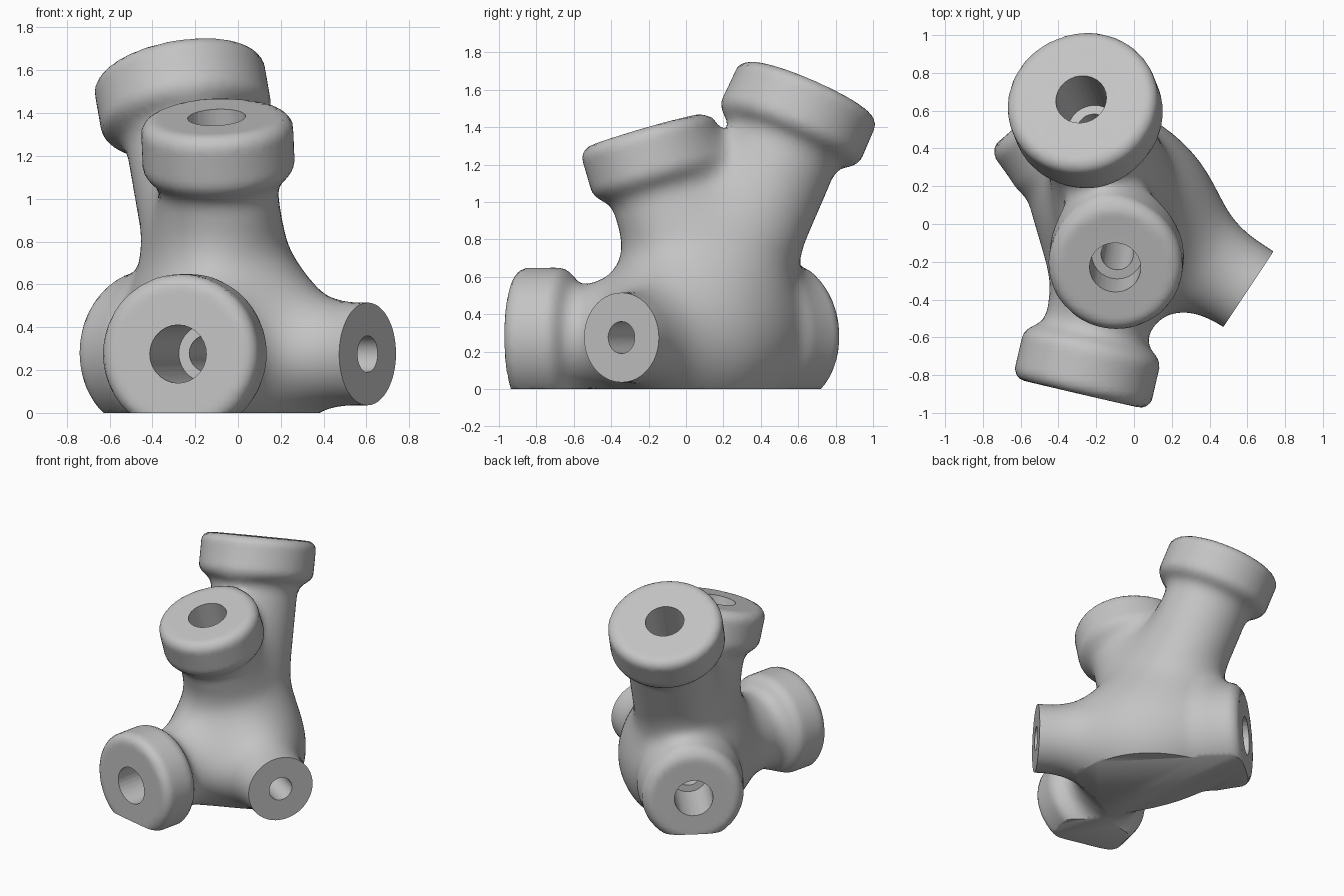
import bpy, bmesh, math
from itertools import product
from mathutils import Vector

cube = bpy.data.objects.get("Cube")
if cube:
    bpy.data.objects.remove(cube, do_unlink=True)

HUB = Vector((-0.05, 0.09, 0.28))
HEAD_LEN, ROUND = 0.28, 0.06
CHANNEL, SOCKET = 0.085, 0.135
CELL, LOW, HIGH = 0.03, Vector((-0.9, -1.14, -0.1)), Vector((0.93, 1.14, 1.88))


class Arm:
    """A straight pipe from the hub to the centre of its end face."""
    def __init__(self, end, neck, head, depth):
        axis = Vector(end) - HUB
        self.length, self.dir = axis.length, axis.normalized()
        self.neck, self.head, self.depth = neck, head, depth
        self.cap = self.length - 0.14 if head else self.length + 0.08

    def along_and_off(self, p):
        """Distance along the axis and away from it."""
        v = p - HUB
        t = v.dot(self.dir)
        return t, math.sqrt(max(v.length_squared - t * t, 0.0))


ARMS = [
    Arm((-0.28, 0.66, 1.60), 0.30, 0.40, 0.40),     # upper back
    Arm((-0.10, -0.23, 1.38), 0.27, 0.35, 0.25),    # upper front
    Arm((-0.28, -0.90, 0.275), 0.275, 0.37, 0.60),  # lower front
    Arm((0.605, -0.345, 0.275), 0.24, 0, 0),        # side stub
    Arm((-0.50, 0.62, 0.28), 0.28, 0.345, 0.40),    # lower back
]
STUB = ARMS[3]


def blend(a, b, k):
    h = max(k - abs(a - b), 0.0)
    return min(a, b) - h * h / (4 * k)


def distance(p):
    """Signed distance to the necks and heads, filleted together."""
    necks, heads = 9.0, 9.0
    for a in ARMS:
        t, r = a.along_and_off(p)
        side = r if t > 0 else math.hypot(r, t)
        necks = blend(necks, max(side - a.neck, t - a.cap), 0.33)
        if a.head:
            dr = r - a.head + ROUND
            dt = abs(t - a.length + HEAD_LEN / 2) - HEAD_LEN / 2 + ROUND
            d = math.hypot(max(dr, 0), max(dt, 0)) + min(max(dr, dt), 0) - ROUND
            heads = min(heads, d)
    return blend(necks, heads, 0.13)


def build_shell():
    """Quads between the inside and outside cells of a grid."""
    bm = bmesh.new()
    size = [int((HIGH[i] - LOW[i]) / CELL) for i in range(3)]
    inside = {key: distance(LOW + Vector(key) * CELL) < 0
              for key in product(*map(range, size))}
    corners = {}

    def corner(key):
        if key not in corners:
            corners[key] = bm.verts.new(LOW + (Vector(key) + Vector((0.5, 0.5, 0.5))) * CELL)
        return corners[key]

    for (i, j, k), state in inside.items():
        around = (
            ((i + 1, j, k), ((i, j, k), (i, j - 1, k), (i, j - 1, k - 1), (i, j, k - 1))),
            ((i, j + 1, k), ((i, j, k), (i, j, k - 1), (i - 1, j, k - 1), (i - 1, j, k))),
            ((i, j, k + 1), ((i, j, k), (i - 1, j, k), (i - 1, j - 1, k), (i, j - 1, k))),
        )
        for neighbour, cells in around:
            if inside.get(neighbour, state) != state:
                quad = [corner(c) for c in cells]
                bm.faces.new(quad if state else quad[::-1])
    return bm


def project(bm):
    """Pull the vertices onto the filleted shape."""
    eps = 0.002
    steps = [Vector((eps, 0, 0)), Vector((0, eps, 0)), Vector((0, 0, eps))]
    for vert in bm.verts:
        p = vert.co.copy()
        for _ in range(3):
            d = distance(p)
            if abs(d) < 0.0003:
                break
            grad = Vector([(distance(p + s) - d) / eps for s in steps])
            p -= grad * (d / max(grad.length_squared, 0.3))
        vert.co = p


def slice_flat(bm, point, normal):
    """Remove what lies beyond a plane and close the opening."""
    bmesh.ops.bisect_plane(bm, geom=bm.verts[:] + bm.edges[:] + bm.faces[:], dist=0.0001,
                           plane_co=point, plane_no=normal, clear_outer=True)
    bmesh.ops.holes_fill(bm, edges=[e for e in bm.edges if e.is_boundary], sides=0)


def drill(bm, arm, radius, steps, sides=28):
    """Cut a round opening in an end face and sink it by (depth, scale) steps."""
    bm.normal_update()
    centre = HUB + arm.dir * arm.length

    def on_end(p, reach):
        t, r = arm.along_and_off(p)
        return abs(t - arm.length) < 0.015 and r < reach

    faces = [f for f in bm.faces if abs(f.normal.dot(arm.dir)) > 0.9
             and on_end(f.calc_center_median(), radius + 0.06)]
    geom = faces + list({e for f in faces for e in f.edges}) + list({v for f in faces for v in f.verts})
    u = arm.dir.orthogonal().normalized()
    v = arm.dir.cross(u)
    planes = []
    for i in range(sides):
        angle = math.tau * i / sides
        planes.append(u * math.cos(angle) + v * math.sin(angle))
        geom = bmesh.ops.bisect_plane(bm, geom=geom, dist=0.00001, plane_no=planes[-1],
                                      plane_co=centre + planes[-1] * radius)["geom"]
    disc = []
    for f in geom:
        if isinstance(f, bmesh.types.BMFace):
            offset = f.calc_center_median() - centre
            if all(offset.dot(n) < radius for n in planes):
                disc.append(f)
    bmesh.ops.delete(bm, geom=disc, context='FACES')
    ring = [e for e in bm.edges if e.is_boundary and on_end(e.verts[0].co, radius + 0.02)]
    for depth, scale in steps:
        made = bmesh.ops.extrude_edge_only(bm, edges=ring)["geom"]
        for vert in [g for g in made if isinstance(g, bmesh.types.BMVert)]:
            t, _ = arm.along_and_off(vert.co)
            axis_point = HUB + arm.dir * t
            vert.co = axis_point + (vert.co - axis_point) * scale - arm.dir * depth
        ring = [g for g in made if isinstance(g, bmesh.types.BMEdge) and g.is_boundary]
    bmesh.ops.holes_fill(bm, edges=ring, sides=0)


# Filleted pipes and heads
bm = build_shell()
for _ in range(4):
    bmesh.ops.smooth_vert(bm, verts=bm.verts[:], factor=0.5,
                          use_axis_x=True, use_axis_y=True, use_axis_z=True)
project(bm)

# Flat base and flat end of the side stub
slice_flat(bm, Vector((0, 0, 0)), Vector((0, 0, -1)))
slice_flat(bm, HUB + STUB.dir * STUB.length, STUB.dir)

# Wide sockets in the heads, narrow channels on to the hub
for arm in ARMS:
    if arm.head:
        drill(bm, arm, SOCKET, [(arm.depth, 1), (0, CHANNEL / SOCKET), (arm.length - arm.depth, 1)])
    else:
        drill(bm, arm, CHANNEL, [(arm.length, 1)])
bmesh.ops.recalc_face_normals(bm, faces=bm.faces[:])

mesh = bpy.data.meshes.new("pipe_manifold")
bm.to_mesh(mesh)
bm.free()
manifold = bpy.data.objects.new("pipe_manifold", mesh)
bpy.context.scene.collection.objects.link(manifold)

# Plain grey finish
grey = bpy.data.materials.new("plain_grey")
grey.use_nodes = True
colour = (0.55, 0.55, 0.55, 1)
grey.diffuse_color = colour
grey.node_tree.nodes["Principled BSDF"].inputs["Base Color"].default_value = colour
mesh.materials.append(grey)

bpy.ops.object.select_all(action='DESELECT')
manifold.select_set(True)
bpy.context.view_layer.objects.active = manifold
bpy.ops.object.shade_smooth_by_angle(angle=math.radians(45))
